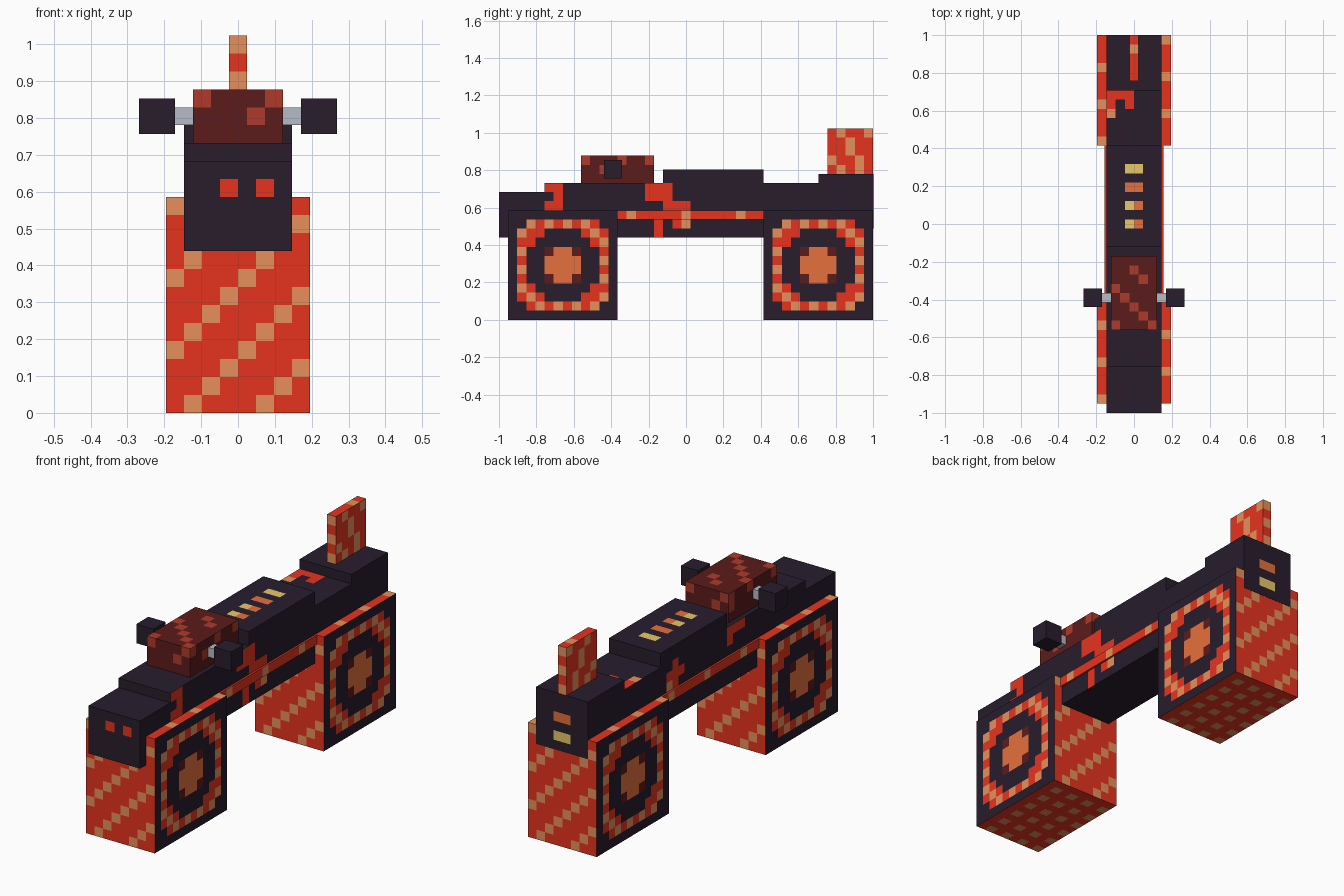
import bpy, bmesh, math
from mathutils import Vector

if "Cube" in bpy.data.objects:
    bpy.data.objects.remove(bpy.data.objects["Cube"])

U = 2 / 41  # one block unit; y is counted in units from the nose

PALETTE = {
    "charcoal": (40, 29, 44), "red": (230, 52, 31), "tan": (232, 145, 92),
    "orange": (229, 112, 60), "maroon": (92, 27, 27), "rust": (174, 58, 42),
    "grey": (182, 187, 198), "yellow": (236, 204, 106),
}


def linear(v):
    v /= 255
    return v / 12.92 if v < 0.04045 else ((v + 0.055) / 1.055) ** 2.4


MATS = {}
for name, rgb in PALETTE.items():
    mat = bpy.data.materials.new(name)
    mat.use_nodes = True
    col = (*[linear(c) for c in rgb], 1)
    mat.diffuse_color = col
    bsdf = mat.node_tree.nodes["Principled BSDF"]
    bsdf.inputs["Base Color"].default_value = col
    bsdf.inputs["Roughness"].default_value = 0.9
    MATS[name] = mat
NAMES = list(PALETTE)

X, Y, Z = Vector((1, 0, 0)), Vector((0, 1, 0)), Vector((0, 0, 1))
# each side: direction of columns and direction of rows, seen from outside
SIDES = {"front": (X, -Z), "back": (-X, -Z), "plus_x": (Y, -Z),
         "minus_x": (-Y, -Z), "top": (X, -Y), "bottom": (X, Y)}


def block(name, x, y, z, base, rule=None):
    """Box between unit ranges; rule(side, row, col) may recolour its tiles."""
    lo, hi = Vector((x[0], y[0], z[0])), Vector((x[1], y[1], z[1]))
    mid, size = (lo + hi) / 2, hi - lo
    bm = bmesh.new()
    for side, (u, v) in SIDES.items():
        n = v.cross(u)
        du, dv, dn = (sum(abs(a) * s for a, s in zip(d, size)) for d in (u, v, n))
        cols, rows = (max(1, round(d)) if rule else 1 for d in (du, dv))
        corner = mid + (n * dn - u * du - v * dv) / 2
        su, sv = u * du / cols, v * dv / rows
        for r in range(rows):
            for c in range(cols):
                p = corner + su * c + sv * r
                quad = (p, p + sv, p + sv + su, p + su)
                pts = [bm.verts.new((q - Vector((0, 20.5, 0))) * U) for q in quad]
                face = bm.faces.new(pts)
                tint = rule(side, r, c) if rule else None
                face.material_index = NAMES.index(tint or base)
    bmesh.ops.remove_doubles(bm, verts=bm.verts, dist=U / 100)
    mesh = bpy.data.meshes.new(name)
    bm.to_mesh(mesh)
    bm.free()
    for m in MATS.values():
        mesh.materials.append(m)
    obj = bpy.data.objects.new(name, mesh)
    bpy.context.collection.objects.link(obj)
    return obj


KEY = {"r": "red", "t": "tan", "o": "orange", "y": "yellow", "u": "rust"}


def painted(maps):
    """Rule that looks tiles up in small letter patterns per side."""
    def rule(side, r, c):
        rows = maps.get(side, [])
        if r < len(rows) and c < len(rows[r]):
            return KEY.get(rows[r][c])
    return rule


def wheel_rule(side, r, c):
    if side in ("plus_x", "minus_x"):
        # round hub, dark band and dotted ring inside a dark rim
        d = math.hypot(c - 5.5, r - 5.5)
        if d < 2:
            return "orange"
        if d < 2.2:
            return "maroon"
        if 4.2 < d < 5.8 and 0 < r < 11 and 0 < c < 11:
            return "tan" if d > 4.5 and (r + c) % 2 else "red"
        return None
    if side == "bottom":
        return "tan" if r % 2 == 0 and c % 2 == 0 else "red"
    shift = 3 if side == "top" else 0
    return "tan" if (r + c) % 4 == shift else "red"


# wheels
for name, y in (("front_wheel", (1, 13)), ("rear_wheel", (29, 41))):
    block(name, (-4, 4), y, (0, 12), "charcoal", wheel_rule)

# nose with two lamps
block("nose", (-3, 3), (0, 5), (9, 14), "charcoal",
      painted({"front": ["", "..r.r"]}))

# main body with worn paint patches
block("body", (-3, 3), (5, 35), (9, 15), "charcoal", painted({
    "plus_x": ["rr.........rrr", ".r.........rrr", "rr...........rrr", "",
               "............r.rt", "............r"],
    "minus_x": ["........r........rrr", ".......rrr.......r", ".......tr"],
    "top": ["rrr", "r.r", "t"],
}))

# raised deck with indicator lights
block("deck", (-3, 3), (18, 29), (15, 16.5), "charcoal", painted({
    "top": ["", "", "..yy", "", "..oo", "", "..yo", "", "..yo"]}))

# tail with rear lamps
block("tail", (-3, 3), (35, 41.03), (10, 16), "charcoal",
      painted({"back": ["", "", "..oo", "", "..yy"]}))

# side trim strip
block("side_trim", (-3.2, 3.2), (13, 29), (11, 12), "red",
      lambda side, r, c: "tan" if side in ("plus_x", "minus_x") and c % 6 == 1 else None)

# seat with worn spots
seat_end, seat_side = ["u...u", "...u"], ["u...u..u", "..u"]
block("seat", (-2.5, 2.5), (9, 17), (15, 18), "maroon", painted({
    "top": ["", "..u", "...u", "u", ".u", "..u", "...u", "u...u"],
    "front": seat_end, "back": seat_end,
    "plus_x": seat_side, "minus_x": [row[::-1] for row in seat_side]}))

# handlebars and grips
for name, s in (("left", 1), ("right", -1)):
    block(name + "_handlebar", sorted((2.5 * s, 3.5 * s)), (12, 13), (16, 17), "grey")
    block(name + "_grip", sorted((3.5 * s, 5.5 * s)), (11.5, 13.5), (15.5, 17.5), "charcoal")

# tail fin with a zigzag band
fin_side, fin_end = [".t..t", "..t..", "..t..", "t..t.", ".t.t."], "t.t.t"
block("tail_fin", (-0.5, 0.5), (36, 41), (16, 21), "red", painted({
    "plus_x": fin_side, "minus_x": [row[::-1] for row in fin_side],
    "front": fin_end, "back": fin_end, "top": ".t"}))
